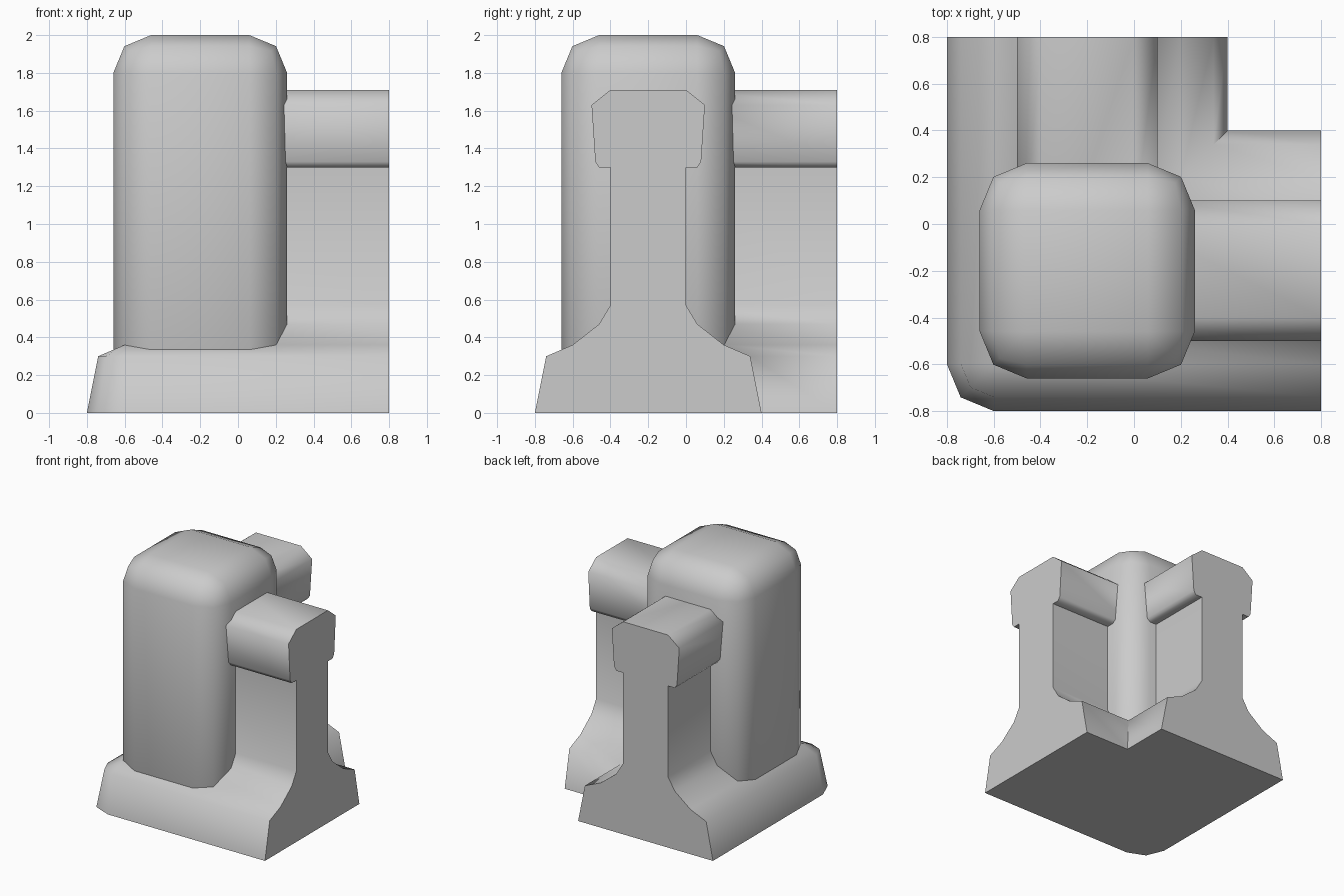
import bpy, bmesh, math
from mathutils import Matrix

if "Cube" in bpy.data.objects:
    bpy.data.objects.remove(bpy.data.objects["Cube"])


def finish(bm, name, angle):
    bmesh.ops.recalc_face_normals(bm, faces=bm.faces)
    mesh = bpy.data.meshes.new(name)
    bm.to_mesh(mesh)
    bm.free()
    obj = bpy.data.objects.new(name, mesh)
    bpy.context.collection.objects.link(obj)
    bpy.ops.object.select_all(action='DESELECT')
    obj.select_set(True)
    bpy.context.view_layer.objects.active = obj
    bpy.ops.object.shade_smooth_by_angle(angle=math.radians(angle))
    return obj


MID, END, CORNER = -0.2, 0.8, 0.4   # wall centre line, wall end, start of rounded corner

# Wall cross-section: half profile (offset, height), mirrored to the other side
half = [(0.6, 0), (0.54, 0.3), (0.4, 0.36), (0.26, 0.47), (0.2, 0.57), (0.2, 1.3),
        (0.26, 1.3), (0.28, 1.33), (0.3, 1.63), (0.2, 1.71)]
profile = [(-d, z) for d, z in half] + half[::-1]


def stations(d, z):
    """Positions of one profile point along the L: end, rounded outer corner, end."""
    r = max(0, -CORNER - d)
    c = MID + max(d, -CORNER)
    k = r * math.sqrt(0.5)
    return [(END, MID + d, z), (c, c - r, z), (c - k, c - k, z),
            (c - r, c, z), (MID + d, END, z)]


# L-shaped wall with flared base and top rail
bm = bmesh.new()
rows = [[bm.verts.new(p) for p in stations(d, z)] for d, z in profile]
for i, a in enumerate(rows):
    b = rows[(i + 1) % len(rows)]
    for j in range(4):
        bm.faces.new((a[j], a[j + 1], b[j + 1], b[j]))
for j in (0, 4):
    bm.faces.new([row[j] for row in rows])
bmesh.ops.remove_doubles(bm, verts=bm.verts, dist=1e-4)
finish(bm, "corner_wall", 60)

# Rounded post at the corner, its foot sunk in the base
bottom, top, width = 0.05, 2.0, 0.92
bm = bmesh.new()
bmesh.ops.create_cube(bm, size=1, matrix=Matrix.Translation((MID, MID, (top + bottom) / 2))
                      @ Matrix.Diagonal((width, width, top - bottom, 1)))
bmesh.ops.bevel(bm, geom=bm.edges[:], offset=0.2, segments=2, profile=0.5, affect='EDGES')
finish(bm, "corner_post", 60)
